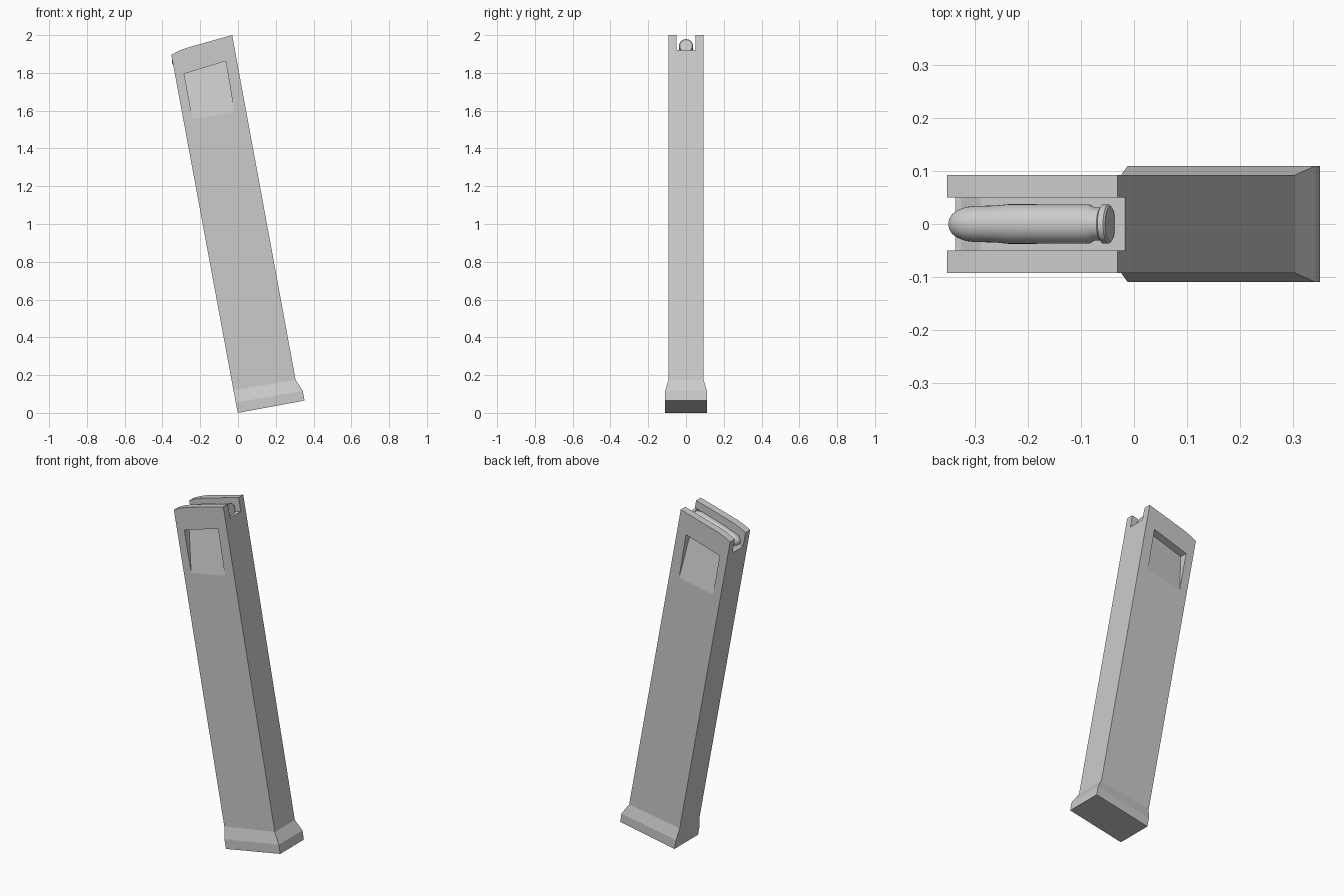
import bpy, bmesh, math
from mathutils import Vector

if "Cube" in bpy.data.objects:
    bpy.data.objects.remove(bpy.data.objects["Cube"])


def finish(bm, name):
    bmesh.ops.recalc_face_normals(bm, faces=bm.faces)
    me = bpy.data.meshes.new(name)
    bm.to_mesh(me)
    bm.free()
    ob = bpy.data.objects.new(name, me)
    bpy.context.collection.objects.link(ob)
    return ob


def loft(rings, name):
    """Skin a list of equal-length point rings and cap both ends."""
    bm = bmesh.new()
    loops = [[bm.verts.new(p) for p in ring] for ring in rings]
    n = len(loops[0])
    for a, b in zip(loops, loops[1:]):
        for i in range(n):
            bm.faces.new((a[i], a[(i + 1) % n], b[(i + 1) % n], b[i]))
    bm.faces.new(loops[0])
    bm.faces.new(loops[-1])
    return finish(bm, name)


def prism(profile, half, name):
    """Extrude an (x, z) side profile across y."""
    return loft([[(x, s * half, z) for x, z in profile] for s in (-1, 1)], name)


def cut(target, cutter):
    m = target.modifiers.new("cut", 'BOOLEAN')
    m.operation = 'DIFFERENCE'
    m.solver = 'EXACT'
    m.object = cutter
    bpy.context.view_layer.objects.active = target
    bpy.ops.object.modifier_apply(modifier=m.name)
    bpy.data.objects.remove(cutter)


# Slanted body
body = prism([(-0.024, 0.12), (0.305, 0.175), (-0.031, 2.0), (-0.27, 1.933),
              (-0.31, 1.918), (-0.353, 1.896)], 0.093, "magazine_body")

# Feed slot along the top, with a ramp at the front end
cut(body, prism([(0.03, 1.937), (-0.018, 1.921), (-0.29, 1.842), (-0.327, 1.812),
                 (-0.42, 1.805), (-0.42, 2.1), (0.03, 2.1)], 0.05, "slot_cutter"))

# Wedge recess on each side: deep at the top, fading out at the bottom
outline = [(-0.285, 1.795), (-0.065, 1.862), (-0.02, 1.595), (-0.24, 1.555)]
depth = [0.045, 0.045, 0.0, 0.0]
for s in (-1, 1):
    inner = [(x, s * (0.0931 - d), z) for (x, z), d in zip(outline, depth)]
    outer = [(x, s * 0.13, z) for x, z in outline]
    cut(body, loft([inner, outer], "recess_cutter"))

# Flared base plate
sections = [((-0.001, 0.0), (0.352, 0.065), 0.11),
            ((-0.012, 0.055), (0.343, 0.117), 0.11),
            ((-0.024, 0.12), (0.305, 0.175), 0.093)]
loft([[(l[0], -h, l[1]), (r[0], -h, r[1]), (r[0], h, r[1]), (l[0], h, l[1])]
      for l, r, h in sections], "base_plate")

# Top cartridge: turned profile of (distance from rear, radius)
turned = [(0.0, 0.033), (0.003, 0.037), (0.014, 0.037), (0.018, 0.031), (0.03, 0.031),
          (0.042, 0.037), (0.20, 0.0375), (0.225, 0.035), (0.267, 0.034)]
turned += [(0.267 + 0.051 * math.sin(a), 0.034 * math.cos(a) ** 0.9)
           for a in (math.radians(d) for d in (20, 40, 58, 72, 84))]
rear = Vector((-0.045, 0, 1.944))
axis = Vector((-0.958, 0, -0.287)).normalized()
up = axis.cross(Vector((0, 1, 0)))
N = 32
rings = []
for d, r in turned:
    c = rear + axis * d
    rings.append([c + r * (math.cos(t) * up + math.sin(t) * Vector((0, 1, 0)))
                  for t in (2 * math.pi * i / N for i in range(N))])
cartridge = loft(rings, "cartridge")
bpy.ops.object.select_all(action='DESELECT')
cartridge.select_set(True)
bpy.context.view_layer.objects.active = cartridge
bpy.ops.object.shade_smooth_by_angle(angle=math.radians(30))
